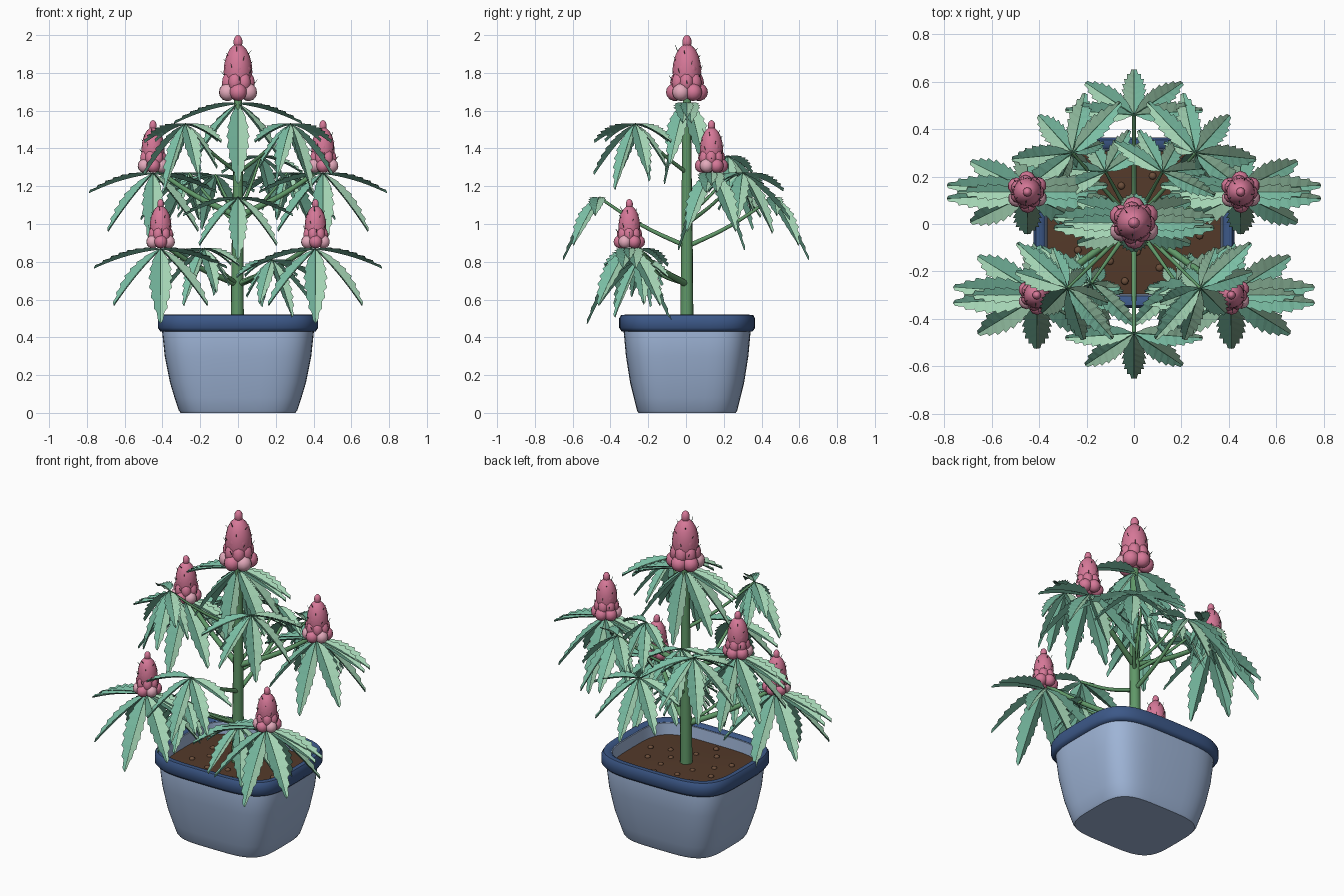
import bpy, bmesh, math, random
from mathutils import Vector, Matrix

if "Cube" in bpy.data.objects:
    bpy.data.objects.remove(bpy.data.objects["Cube"])

random.seed(4)


def srgb(name, r, g, b):
    m = bpy.data.materials.new(name)
    lin = [(c / 255 / 12.92) if c < 11 else ((c / 255 + 0.055) / 1.055) ** 2.4 for c in (r, g, b)]
    m.diffuse_color = (*lin, 1)
    m.use_nodes = True
    m.node_tree.nodes["Principled BSDF"].inputs["Base Color"].default_value = m.diffuse_color
    return m


POT = srgb("pot pale blue", 158, 180, 214)
RIM = srgb("rim dark blue", 60, 88, 136)
SOIL = srgb("soil brown", 84, 58, 42)
PEBBLE = srgb("pebble brown", 108, 78, 58)
STEM = srgb("stem green", 96, 152, 104)
LEAF = srgb("leaf teal green", 122, 190, 164)
LIGHT = srgb("leaf light green", 164, 212, 180)
VEIN = srgb("vein dark green", 42, 78, 60)
PINK = srgb("flower pink", 214, 120, 152)
PALE = srgb("flower pale pink", 228, 170, 188)
LEAF_MATS = [LEAF, LIGHT, VEIN]


def finish(name, bm, mats, angle=None):
    me = bpy.data.meshes.new(name)
    bm.to_mesh(me)
    bm.free()
    ob = bpy.data.objects.new(name, me)
    bpy.context.collection.objects.link(ob)
    for m in mats:
        me.materials.append(m)
    if angle:
        bpy.ops.object.select_all(action='DESELECT')
        bpy.context.view_layer.objects.active = ob
        ob.select_set(True)
        bpy.ops.object.shade_smooth_by_angle(angle=math.radians(angle))
    return ob


def loft(name, rings, mat, cap_start=False, cap_end=False, closed=False, n=56):
    """Rounded-rectangle rings (z, half width, half depth) joined into a shell."""
    bm = bmesh.new()
    loops = []
    for z, ax, ay in rings:
        loop = []
        for i in range(n):
            c, s = math.cos(math.tau * i / n), math.sin(math.tau * i / n)
            loop.append(bm.verts.new((ax * math.copysign(abs(c) ** 0.5, c),
                                      0.006 + ay * math.copysign(abs(s) ** 0.5, s), z)))
        loops.append(loop)
    pairs = list(zip(loops, loops[1:])) + ([(loops[-1], loops[0])] if closed else [])
    for a, b in pairs:
        for i in range(n):
            j = (i + 1) % n
            bm.faces.new((a[i], a[j], b[j], b[i]))
    if cap_start:
        bm.faces.new(loops[0][::-1])
    if cap_end:
        bm.faces.new(loops[-1])
    return finish(name, bm, [mat], 50)


def ball(bm, loc, r, rz, mat=0, u=10, v=7, tilt=None):
    m = Matrix.Translation(loc) @ (tilt or Matrix()) @ Matrix.Diagonal((r, r, rz, 1))
    made = bmesh.ops.create_uvsphere(bm, u_segments=u, v_segments=v, radius=1, matrix=m)
    for f in {f for w in made['verts'] for f in w.link_faces}:
        f.material_index = mat


# Pot, rim and soil
loft("pot", [(0, .304, .258), (.014, .314, .266), (.08, .336, .282), (.16, .36, .302), (.3, .388, .324),
             (.45, .404, .338), (.505, .39, .325), (.505, .372, .307), (.42, .364, .3)], POT, cap_start=True)
loft("pot_rim", [(.43, .395, .33), (.432, .412, .347), (.45, .424, .36), (.5, .424, .36), (.518, .414, .35),
                 (.52, .39, .325), (.508, .376, .311), (.5, .385, .32)], RIM, closed=True)
loft("soil", [(.436, .368, .304), (.44, .25, .2), (.446, .05, .04)], SOIL, cap_end=True)
bm = bmesh.new()
for i in range(16):
    a, d = i * 2.4, math.sqrt((i + 2) / 18)
    ball(bm, (.31 * d * math.cos(a), .25 * d * math.sin(a), .442), .017, .012, u=8, v=5)
finish("soil_pebbles", bm, [PEBBLE], 60)


def tube(name, pts, r0, r1):
    """Tapered round stalk along a smooth path."""
    cu = bpy.data.curves.new(name, 'CURVE')
    cu.dimensions, cu.bevel_depth, cu.bevel_resolution, cu.use_fill_caps = '3D', 1, 3, True
    sp = cu.splines.new('BEZIER')
    sp.bezier_points.add(len(pts) - 1)
    for i, p in enumerate(pts):
        b = sp.bezier_points[i]
        b.co = p
        b.handle_left_type = b.handle_right_type = 'AUTO'
        b.radius = r0 + (r1 - r0) * i / (len(pts) - 1)
    sp.resolution_u = 5
    cu.materials.append(STEM)
    bpy.context.collection.objects.link(bpy.data.objects.new(name, cu))


tube("main_stem", [(-.004, .004, .42), (-.003, .005, .85), (0, .004, 1.25), (0, .005, 1.68)], .036, .022)


def branch(name, z0, tip, r0=.013, r1=.008):
    tip = Vector(tip)
    start = Vector((0, .005, z0))
    mid = start.lerp(tip, .5) - Vector((0, 0, .02))
    tube(name, [start, mid, tip], r0, r1)


def leaflet(bm, base, d, length, width, droop):
    """Saw-toothed pointed blade folded along its midrib: two-toned top, plain underside, fine vein."""
    up = Vector((0, 0, 1))
    n = (up - d * d.z).normalized()
    side = d.cross(n)
    teeth = 8
    rows, unders, vein = [], [], []
    for i in range(2 * teeth + 1):
        t = i / (2 * teeth)
        w = max(.0015, width * math.sin(math.pi * min(1, t ** .88)) ** .85)
        if i % 2 == 0:
            w *= .8
        c = base + d * (length * t) - up * (droop * t * t)
        e = d * (.014 if i % 2 else 0) + n * (.38 * w)
        pts = [c - side * w + e, c, c + side * w + e]
        rows.append([bm.verts.new(p) for p in pts])
        unders.append([rows[-1][0], bm.verts.new(c - n * .005), rows[-1][2]])
        if i % 2 == 0:
            v = .003 * (1 - .7 * t)
            vein.append([bm.verts.new(c + side * (v * k) + n * .003) for k in (-1, 1)])
    for a, b in zip(rows, rows[1:]):
        bm.faces.new((b[0], b[1], a[1], a[0])).material_index = 1
        bm.faces.new((b[1], b[2], a[2], a[1])).material_index = 0
    for a, b in zip(unders, unders[1:]):
        bm.faces.new((a[0], a[1], b[1], b[0]))
        bm.faces.new((a[1], a[2], b[2], b[1]))
    for a, b in zip(vein, vein[1:]):
        bm.faces.new((b[0], b[1], a[1], a[0])).material_index = 2


def fan(bm, base, heading, pitch, length):
    """Five leaflets spread across a tilted plane."""
    h, p = math.radians(heading), math.radians(pitch)
    fwd = Vector((math.cos(h) * math.cos(p), math.sin(h) * math.cos(p), -math.sin(p)))
    across = Vector((-math.sin(h), math.cos(h), 0))
    for k in range(-2, 3):
        a = math.radians(41.5 * k)
        d = fwd * math.cos(a) + across * math.sin(a)
        size = length * (1 - .05 * abs(k))
        leaflet(bm, Vector(base), d.normalized(), size, .162 * size, .065)


def bud(name, x, y, z, s):
    """Flower spike of overlapping bracts with fine dark hairs."""
    bm = bmesh.new()
    o = Vector((x, y, z))
    ball(bm, o + Vector((0, 0, .155 * s)), .076 * s, .148 * s, u=16, v=10)
    rows = [(.048, .064, .047, .047, 6), (.105, .052, .038, .055, 7),
            (.18, .041, .034, .062, 6), (.25, .024, .028, .042, 5)]
    for r, (h, ring, rad, rz, n) in enumerate(rows):
        for i in range(n):
            a = math.tau * (i + .5 * (r % 2)) / n - .5
            out = Vector((math.cos(a), math.sin(a), 0))
            tilt = Matrix.Rotation(-.2, 4, out.cross(Vector((0, 0, -1))))
            pale = 1 if r == 0 and i % 4 == 0 else 0
            ball(bm, o + (out * ring + Vector((0, 0, h))) * s, rad * s, rz * s, pale, tilt=tilt)
    ball(bm, o + Vector((0, 0, .313 * s)), .025 * s, .037 * s)
    for i in range(16):
        a, h = i * 2.4, .1 + .012 * i
        out = Vector((math.cos(a), math.sin(a), random.uniform(1, 2.5))).normalized()
        at = o + Vector((math.cos(a), math.sin(a), 0)) * (.092 - .2 * max(0, h - .1)) * s + Vector((0, 0, h * s))
        m = Matrix.Translation(at) @ out.to_track_quat('Z', 'Y').to_matrix().to_4x4()
        made = bmesh.ops.create_cone(bm, segments=5, radius1=.0025 * s, radius2=.0008, depth=.036 * s,
                                     cap_ends=True, matrix=m)
        for f in {f for w in made['verts'] for f in w.link_faces}:
            f.material_index = 2
    finish(name, bm, [PINK, PALE, VEIN], 60)


# Top flower and its leaves
bud("top_bud", 0, .005, 1.65, 1)
bm = bmesh.new()
for heading in (-90, 90):
    fan(bm, (0, .005 + math.copysign(.01, heading), 1.64), heading, 73, .38)
finish("top_leaves", bm, LEAF_MATS)

# Front and back single fans
for label, sg in (("front", -1), ("back", 1)):
    tip = (0, sg * .46, 1.14)
    branch(label + "_branch", .88, tip)
    bm = bmesh.new()
    fan(bm, tip, sg * 90, 54, .325)
    finish(label + "_leaf", bm, LEAF_MATS)

# Mirrored side branches
for side, sx in (("left", -1), ("right", 1)):
    # branches that carry a flower with leaves on both sides
    for label, x, y, z, s, z0, pitch, size in (("upper", .45, .135, 1.27, .8, 1.04, 64, .38),
                                               ("lower", .41, -.3, .87, .75, .68, 57, .395)):
        bud(f"{label}_{side}_bud", sx * x, y, z, s)
        branch(f"{label}_{side}_branch", z0, (sx * x, y, z + .03), .018, .011)
        bm = bmesh.new()
        fan(bm, (sx * x, y - .01, z), -90, pitch, size)
        fan(bm, (sx * x, y + .01, z), 90, pitch, size)
        finish(f"{label}_{side}_bud_leaves", bm, LEAF_MATS)
    # leaf-only stalks: name, tip, stem height, heading from the side, pitch, length, rear fan length
    for label, x, y, z, z0, ang, pitch, size, rear in (
            ("high_front", .28, -.27, 1.53, 1.27, -45, 62, .32, .26),
            ("mid_back", .26, .3, 1.27, 1.0, 48, 50, .33, .2),
            ("inner_back", .12, .22, 1.31 + .05 * sx, 1.05, 62, 56, .27, 0),
            ("inner_front", .18, -.25, .84 - .03 * sx, .68, -50, 55, .29, .2)):
        tip = (sx * x, y, z)
        branch(f"{label}_{side}_stalk", z0, tip, .011, .006)
        bm = bmesh.new()
        heading = ang if sx > 0 else 180 - ang
        fan(bm, tip, heading, pitch, size)
        if rear:
            fan(bm, tip, heading + 180, 66, rear)
        finish(f"{label}_{side}_leaf", bm, LEAF_MATS)
